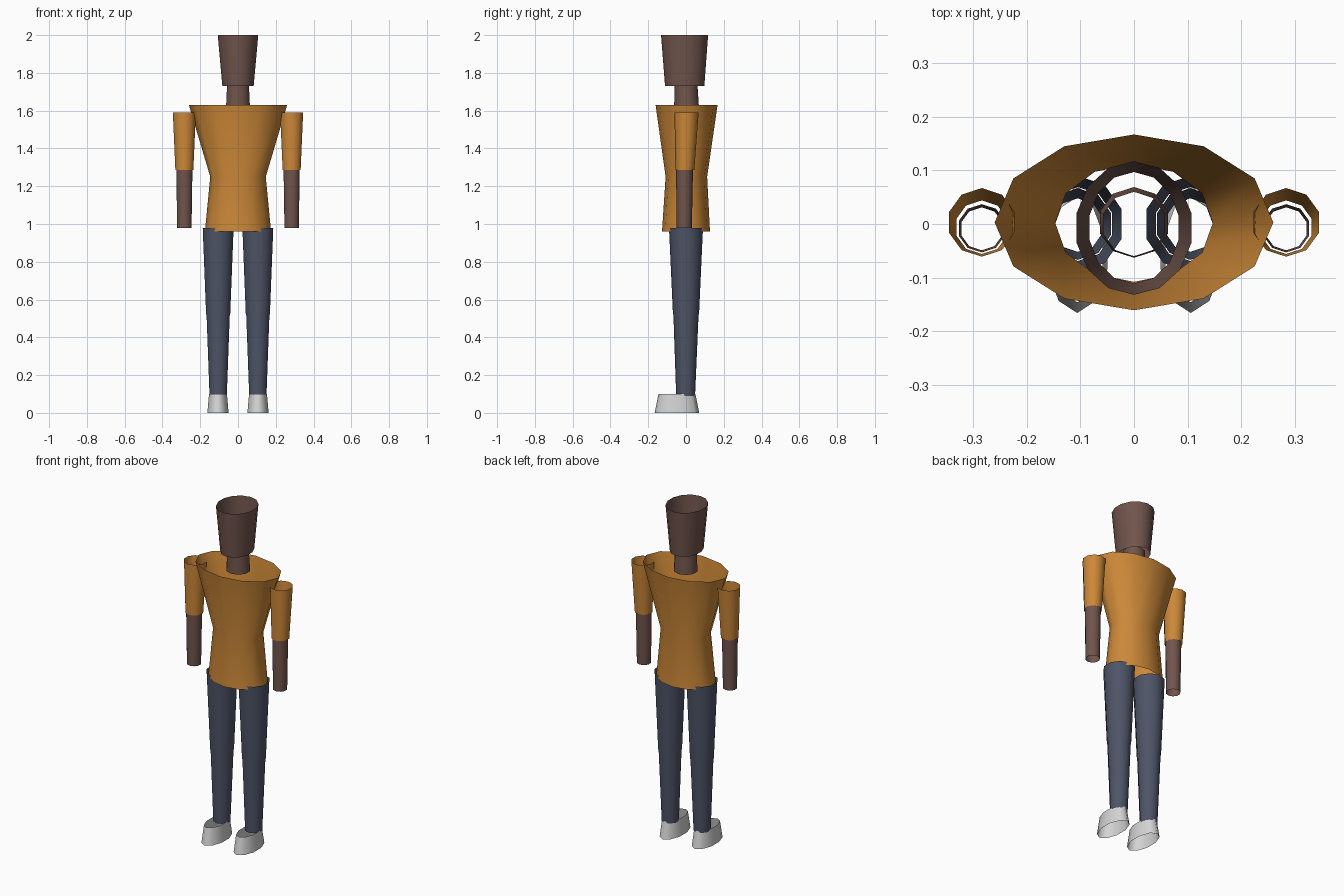
import bpy, bmesh, math

if "Cube" in bpy.data.objects:
    bpy.data.objects.remove(bpy.data.objects["Cube"])


def material(name, rgb):
    m = bpy.data.materials.new(name)
    lin = [((c / 255 + 0.055) / 1.055) ** 2.4 for c in rgb]
    m.diffuse_color = (*lin, 1)
    m.use_nodes = True
    m.node_tree.nodes["Principled BSDF"].inputs["Base Color"].default_value = m.diffuse_color
    return m


SHIRT = material("orange_shirt", (204, 136, 56))
SKIN = material("brown_skin", (112, 84, 76))
TROUSERS = material("slate_trousers", (78, 84, 103))
SHOES = material("light_grey_shoes", (212, 212, 212))


def tube(name, mat, sides, rings, x=0.0):
    """Open elliptical tube; each ring is (z, x radius, y radius, y centre)."""
    bm = bmesh.new()
    loops = []
    for z, rx, ry, cy in rings:
        angles = [2 * math.pi * i / sides for i in range(sides)]
        loops.append([bm.verts.new((x - rx * math.sin(a), cy + ry * math.cos(a), z))
                      for a in angles])
    for low, high in zip(loops, loops[1:]):
        for i in range(sides):
            j = (i + 1) % sides
            bm.faces.new((low[i], low[j], high[j], high[i]))
    for f in bm.faces:
        f.smooth = True
    mesh = bpy.data.meshes.new(name)
    bm.to_mesh(mesh)
    bm.free()
    mesh.materials.append(mat)
    ob = bpy.data.objects.new(name, mesh)
    bpy.context.collection.objects.link(ob)
    return ob


# Head, neck and torso
tube("head", SKIN, 14, [(1.73, 0.085, 0.104, -0.007), (2.0, 0.11, 0.1245, -0.0075)])
tube("neck", SKIN, 10, [(1.61, 0.067, 0.066, 0.003), (1.75, 0.06, 0.06, 0.0)])
tube("torso", SHIRT, 12, [(0.96, 0.175, 0.127, 0.0), (1.25, 0.147, 0.11, 0.002),
                          (1.63, 0.26, 0.164, 0.003)])

# Limbs on both sides
for side, s in (("left", 1), ("right", -1)):
    tube(side + "_sleeve", SHIRT, 10,
         [(1.285, 0.05, 0.05, -0.006), (1.59, 0.064, 0.064, 0.003)], s * 0.284)
    tube(side + "_forearm", SKIN, 10,
         [(0.98, 0.04, 0.04, -0.009), (1.29, 0.045, 0.045, -0.008)], s * 0.284)
    tube(side + "_thigh", TROUSERS, 10,
         [(0.52, 0.067, 0.069, 0.0), (0.98, 0.086, 0.09, 0.0)], s * 0.105)
    tube(side + "_shin", TROUSERS, 10,
         [(0.09, 0.048, 0.05, -0.002), (0.53, 0.065, 0.067, 0.0)], s * 0.105)
    tube(side + "_shoe", SHOES, 10,
         [(0.0, 0.059, 0.118, -0.048), (0.1, 0.05, 0.098, -0.048)], s * 0.106)
